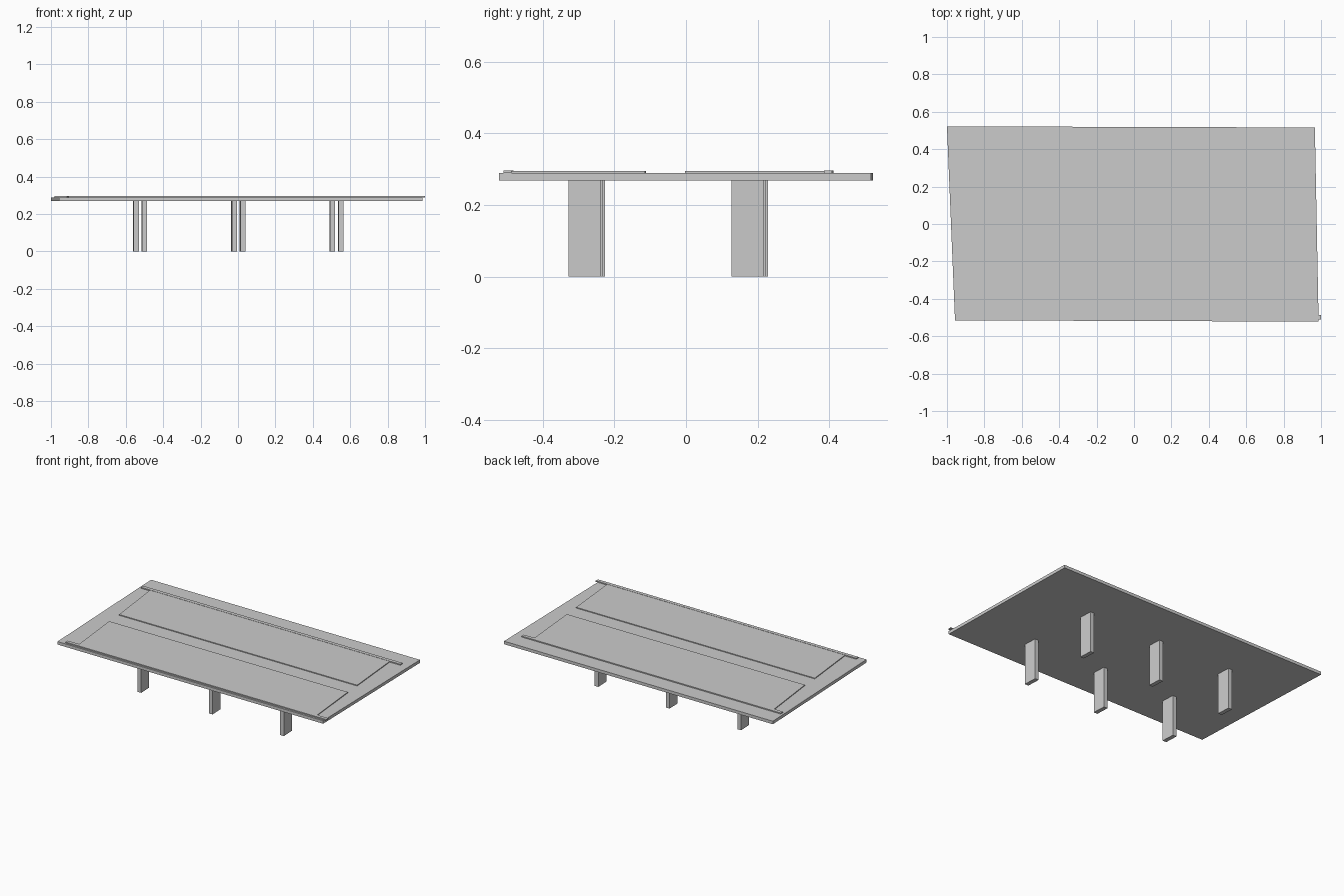
import bpy, bmesh

if "Cube" in bpy.data.objects:
    bpy.data.objects.remove(bpy.data.objects["Cube"])


def prism(name, outline, z0, z1):
    """Flat-faced solid from a counter-clockwise outline, extruded from z0 to z1."""
    bm = bmesh.new()
    face = bm.faces.new([bm.verts.new((x, y, z0)) for x, y in outline])
    ext = bmesh.ops.extrude_face_region(bm, geom=[face])
    verts = [g for g in ext["geom"] if isinstance(g, bmesh.types.BMVert)]
    bmesh.ops.translate(bm, verts=verts, vec=(0, 0, z1 - z0))
    bmesh.ops.recalc_face_normals(bm, faces=bm.faces[:])
    mesh = bpy.data.meshes.new(name)
    bm.to_mesh(mesh)
    bm.free()
    ob = bpy.data.objects.new(name, mesh)
    bpy.context.collection.objects.link(ob)
    return ob


SLAB_BOTTOM, SLAB_TOP = 0.269, 0.289

# Slightly skewed deck slab
prism("deck_slab", [(-0.957, -0.515), (0.987, -0.522), (0.967, 0.516), (-1.0, 0.522)],
      SLAB_BOTTOM, SLAB_TOP)

# Thin raised panels on the deck, either side of the middle aisle
prism("front_panel", [(-0.823, -0.482), (0.918, -0.487), (0.882, -0.115), (-0.862, -0.112)],
      SLAB_TOP, 0.2945)
prism("back_panel", [(-0.868, 0.0), (0.872, -0.003), (0.838, 0.385), (-0.914, 0.388)],
      SLAB_TOP, 0.2945)

# Narrow edge rails running past the panel ends
prism("front_rail", [(-0.905, -0.505), (1.0, -0.51), (1.0, -0.487), (-0.905, -0.482)],
      SLAB_TOP, 0.296)
prism("back_rail", [(-0.98, 0.388), (0.915, 0.385), (0.915, 0.408), (-0.98, 0.412)],
      SLAB_TOP, 0.296)

# Two rows of three blade-like piers, skewed like the deck
for row, cx, cy in (("front", 0.024, -0.277), ("back", -0.021, 0.178)):
    for i, side in zip((-1, 0, 1), ("left", "middle", "right")):
        x, y = cx + i * 0.525, cy - i * 0.006
        hw, hl, skew = 0.0135, 0.0445, 0.002
        prism(f"{row}_{side}_pier",
              [(x - hw + skew, y - hl), (x + hw + skew, y - hl),
               (x + hw - skew, y + hl), (x - hw - skew, y + hl)],
              0.0, SLAB_BOTTOM)
